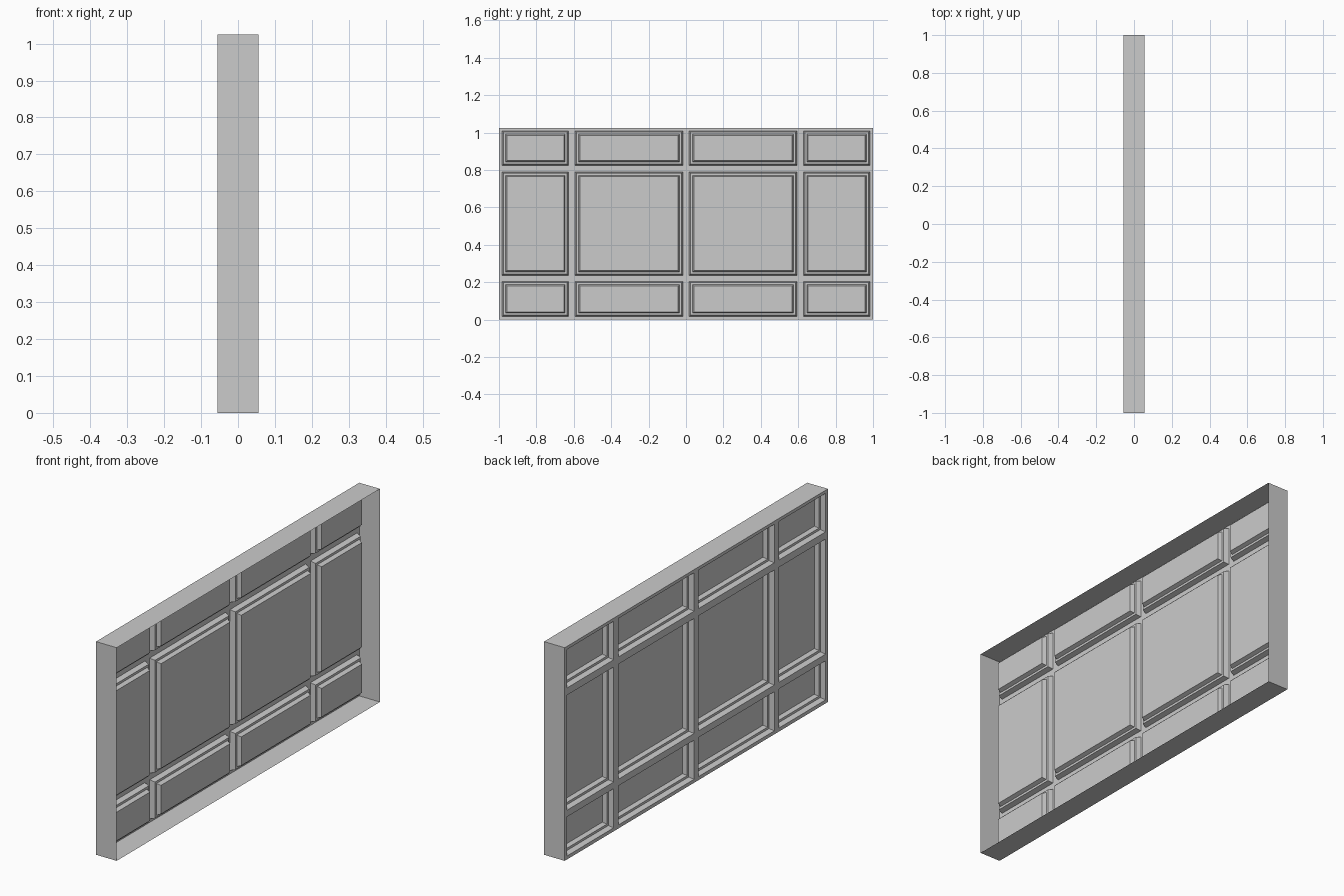
import bpy, bmesh

if "Cube" in bpy.data.objects:
    bpy.data.objects.remove(bpy.data.objects["Cube"])

FACE, BACK, TOP = -0.055, 0.055, 1.025
# Panel openings: columns along y (mirrored), rows along z
half = [(0.017, 0.593), (0.628, 0.983)]
cols = sorted([(-b, -a) for a, b in half] + half)
rows = [(0.017, 0.205), (0.237, 0.79), (0.825, 1.01)]
# Moulding profile: (inset from opening, depth behind the face)
profile = [(0, 0), (0.007, 0.024), (0.018, 0.024), (0.025, 0.043)]


def make_object(name, bm):
    bmesh.ops.remove_doubles(bm, verts=bm.verts, dist=1e-5)
    mesh = bpy.data.meshes.new(name)
    bm.to_mesh(mesh)
    bm.free()
    obj = bpy.data.objects.new(name, mesh)
    bpy.context.collection.objects.link(obj)


def rect(bm, x, y0, y1, z0, z1):
    return [bm.verts.new((x, y, z)) for y, z in
            ((y0, z0), (y0, z1), (y1, z1), (y1, z0))]


def bridge(bm, a, b):
    for i in range(4):
        j = (i + 1) % 4
        bm.faces.new((a[i], a[j], b[j], b[i]))


# Stiles and rails: flat grid with the openings left out
bm = bmesh.new()
ys = [-1] + [v for c in cols for v in c] + [1]
zs = [0] + [v for r in rows for v in r] + [TOP]
for i in range(len(ys) - 1):
    for j in range(len(zs) - 1):
        if not (i % 2 and j % 2):
            bm.faces.new(list(reversed(rect(bm, FACE, ys[i], ys[i + 1], zs[j], zs[j + 1]))))
# Outer edge returns, open at the back
bridge(bm, rect(bm, FACE, -1, 1, 0, TOP), rect(bm, BACK, -1, 1, 0, TOP))
bmesh.ops.remove_doubles(bm, verts=bm.verts, dist=1e-5)
bmesh.ops.reverse_faces(bm, faces=[f for f in bm.faces if f.normal.x > 0.5])
make_object("wall_frame", bm)

# Recessed panels with stepped moulding
bm = bmesh.new()
for y0, y1 in cols:
    for z0, z1 in rows:
        rings = [rect(bm, FACE + d, y0 + s, y1 - s, z0 + s, z1 - s) for s, d in profile]
        for a, b in zip(rings, rings[1:]):
            bridge(bm, b, a)
        bm.faces.new(list(reversed(rings[-1])))
bm.normal_update()
bmesh.ops.reverse_faces(bm, faces=[f for f in bm.faces if f.normal.x > 0])
make_object("recessed_panels", bm)
